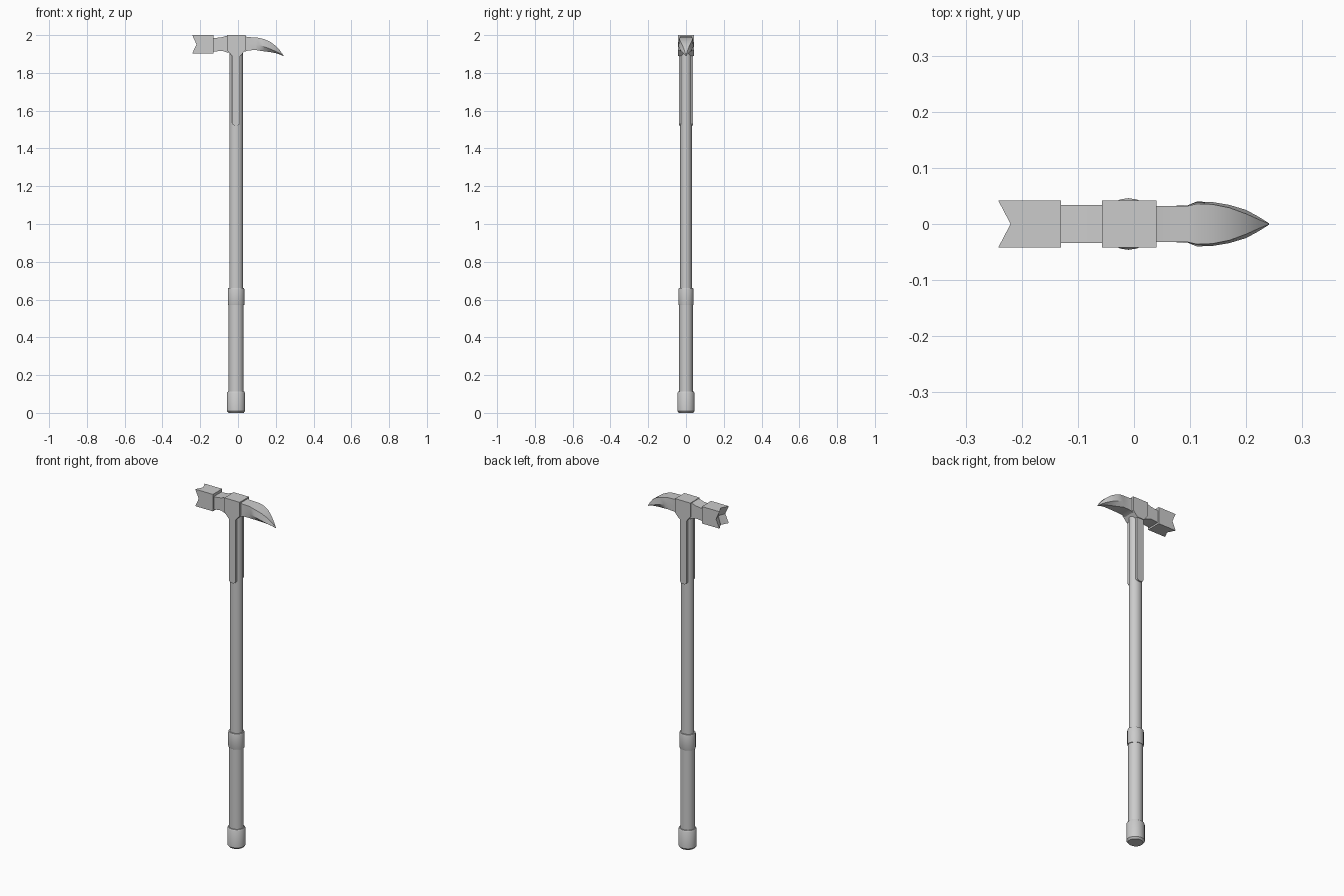
import bpy, math

if "Cube" in bpy.data.objects:
    bpy.data.objects.remove(bpy.data.objects["Cube"])

CX = -0.01  # shaft axis


def make(name, verts, faces, smooth=False):
    me = bpy.data.meshes.new(name)
    me.from_pydata(verts, [], faces)
    ob = bpy.data.objects.new(name, me)
    bpy.context.collection.objects.link(ob)
    bpy.ops.object.select_all(action='DESELECT')
    ob.select_set(True)
    bpy.context.view_layer.objects.active = ob
    bpy.ops.object.mode_set(mode='EDIT')
    bpy.ops.mesh.select_all(action='SELECT')
    bpy.ops.mesh.normals_make_consistent(inside=False)
    bpy.ops.object.mode_set(mode='OBJECT')
    if smooth:
        bpy.ops.object.shade_smooth_by_angle(angle=math.radians(32))
    return ob


def loft(name, rings, smooth=False, cap_start=True, extra=((), ())):
    n = len(rings[0])
    verts = [v for r in rings for v in r]
    faces = [(a * n + i, a * n + (i + 1) % n, (a + 1) * n + (i + 1) % n, (a + 1) * n + i)
             for a in range(len(rings) - 1) for i in range(n)]
    faces.append(tuple(range(len(verts) - n, len(verts))))
    if cap_start:
        faces.append(tuple(range(n)))
    return make(name, verts + list(extra[0]), faces + list(extra[1]), smooth)


def oval(name, rows, n=20):
    """Stack of ellipses: rows of (z, x radius, y radius)."""
    loft(name, [[(CX + rx * math.cos(2 * math.pi * i / n), ry * math.sin(2 * math.pi * i / n), z)
                 for i in range(n)] for z, rx, ry in rows], True)


def rect(x, w, z0, z1):
    return [(x, -w, z0), (x, w, z0), (x, w, z1), (x, -w, z1)]


def plate(name, outline, y0, y1):
    """Front outline extruded along y."""
    loft(name, [[(x, y, z) for x, z in outline] for y in (y0, y1)])


# Handle
oval("shaft", [(0.5, 0.036, 0.031), (1.93, 0.036, 0.031)])
oval("grip", [(0.09, 0.039, 0.036), (0.58, 0.039, 0.036)])
oval("grip_collar", [(0.57, 0.043, 0.038), (0.575, 0.044, 0.040),
                     (0.653, 0.044, 0.040), (0.66, 0.042, 0.038)])
oval("pommel_cap", [(0.0, 0.040, 0.038), (0.01, 0.048, 0.046),
                    (0.105, 0.048, 0.046), (0.112, 0.044, 0.042)])

# Central socket block with tapered shoulders
plate("socket_block", [(-0.057, 2.0), (0.04, 2.0), (0.04, 1.92), (0.012, 1.89),
                       (-0.032, 1.89), (-0.057, 1.92)], -0.042, 0.042)

# Langets with rounded ends on both faces of the shaft
tongue = [(CX - 0.021, 1.9)]
tongue += [(CX - 0.021 * math.cos(math.pi * i / 6), 1.535 - 0.014 * math.sin(math.pi * i / 6))
           for i in range(7)]
tongue += [(CX + 0.021, 1.9)]
for side, s in (("front", -1), ("back", 1)):
    plate("langet_" + side, tongue, s * 0.02, s * 0.038)

# Neck between socket and hammer, slightly waisted
loft("hammer_neck", [rect(x, 0.034, a, b) for x, a, b in (
    (-0.135, 1.912, 1.984), (-0.115, 1.914, 1.985), (-0.085, 1.917, 1.989),
    (-0.07, 1.912, 1.994), (-0.05, 1.905, 1.998))], True)

# Hammer head: four prongs around a sunken striking face
ys, zs = (-0.042, 0, 0.042), (1.903, 1.951, 2.0)
depth = {0: -0.242, 1: -0.22, 2: -0.205}
path = [(0, 0), (1, 0), (2, 0), (2, 1), (2, 2), (1, 2), (0, 2), (0, 1)]
front = [(depth[(i == 1) + (j == 1)], ys[i], zs[j]) for i, j in path]
rear = [(-0.13, ys[i], zs[j]) for i, j in path]
loft("hammer_head", [front, rear], cap_start=False,
     extra=([(depth[2], 0, zs[1])], [(i, (i + 1) % 8, 16) for i in range(8)]))

# Curved beak: x, top half width, widest half width, bottom half width, bottom, middle, top
beak = [(0.035, 0.032, 0.032, 0.032, 1.912, 1.953, 1.994),
        (0.055, 0.032, 0.032, 0.032, 1.919, 1.953, 1.989),
        (0.095, 0.032, 0.033, 0.032, 1.921, 1.953, 1.988),
        (0.112, 0.036, 0.040, 0.028, 1.918, 1.948, 1.985),
        (0.140, 0.035, 0.039, 0.022, 1.914, 1.938, 1.978),
        (0.170, 0.029, 0.034, 0.016, 1.910, 1.927, 1.965),
        (0.200, 0.018, 0.025, 0.010, 1.904, 1.914, 1.943),
        (0.222, 0.008, 0.013, 0.005, 1.897, 1.903, 1.919),
        (0.241, 0.0005, 0.001, 0.0005, 1.889, 1.890, 1.892)]
loft("beak", [[(x, -b, z0), (x, b, z0), (x, m, z1), (x, t, z2), (x, -t, z2), (x, -m, z1)]
              for x, t, m, b, z0, z1, z2 in beak], True)
